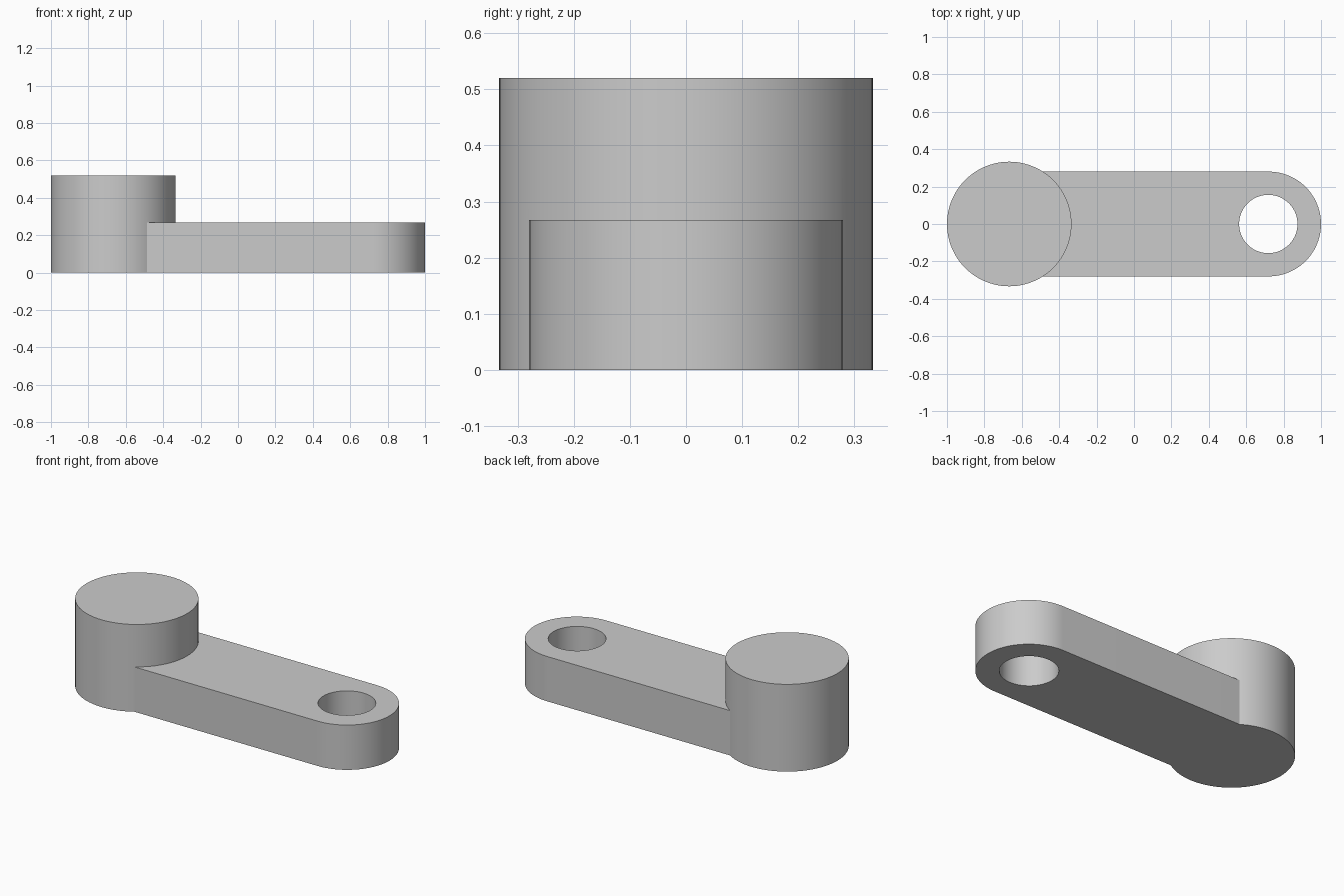
import bpy
import bmesh
from math import cos, sin, pi, radians

cube = bpy.data.objects.get("Cube")
if cube:
    bpy.data.objects.remove(cube, do_unlink=True)

BOSS_X, BOSS_R, BOSS_H = -0.667, 0.333, 0.52
EYE_X, ARM_R, ARM_H = 0.72, 0.28, 0.267
HOLE_R = 0.156

grey = bpy.data.materials.new("plain_grey")
grey.use_nodes = True
colour = (0.6, 0.6, 0.6, 1)
grey.diffuse_color = colour
grey.node_tree.nodes["Principled BSDF"].inputs["Base Color"].default_value = colour


def arc(cx, r, start, end, steps):
    angles = [start + (end - start) * i / steps for i in range(steps + 1)]
    return [(cx + r * cos(a), r * sin(a)) for a in angles]


def circle(cx, r, steps=96):
    return arc(cx, r, 0, 2 * pi, steps)[:-1]


def prism(name, outline, z0, z1):
    """Extrude a flat outline upward into a closed solid."""
    bm = bmesh.new()
    base = bm.faces.new([bm.verts.new((x, y, z0)) for x, y in outline])
    top = bmesh.ops.extrude_face_region(bm, geom=[base])["geom"]
    verts = [v for v in top if isinstance(v, bmesh.types.BMVert)]
    bmesh.ops.translate(bm, verts=verts, vec=(0, 0, z1 - z0))
    bmesh.ops.recalc_face_normals(bm, faces=bm.faces)
    mesh = bpy.data.meshes.new(name)
    bm.to_mesh(mesh)
    bm.free()
    mesh.materials.append(grey)
    obj = bpy.data.objects.new(name, mesh)
    bpy.context.collection.objects.link(obj)
    return obj


def combine(target, tool, operation):
    """Apply a boolean and discard the tool."""
    mod = target.modifiers.new(operation.title(), "BOOLEAN")
    mod.operation, mod.solver, mod.object = operation, "EXACT", tool
    bpy.context.view_layer.objects.active = target
    bpy.ops.object.modifier_apply(modifier=mod.name)
    bpy.data.objects.remove(tool, do_unlink=True)


# Tall round boss at one end
lever = prism("crank_lever", circle(BOSS_X, BOSS_R), 0, BOSS_H)

# Flat arm with a rounded far end, merged into the boss
arm_outline = [(BOSS_X, -ARM_R), *arc(EYE_X, ARM_R, -pi / 2, pi / 2, 48), (BOSS_X, ARM_R)]
# Trim the arm root so that it stays within the boss
arm_outline[0] = (BOSS_X + 0.05, -ARM_R)
arm_outline[-1] = (BOSS_X + 0.05, ARM_R)
combine(lever, prism("arm", arm_outline, 0, ARM_H), "UNION")

# Through hole in the rounded end
combine(lever, prism("hole_cutter", circle(EYE_X - 0.002, HOLE_R), -0.1, ARM_H + 0.1), "DIFFERENCE")

# Smooth walls, crisp rims
bpy.ops.object.select_all(action="DESELECT")
lever.select_set(True)
bpy.context.view_layer.objects.active = lever
bpy.ops.object.shade_smooth_by_angle(angle=radians(30))
